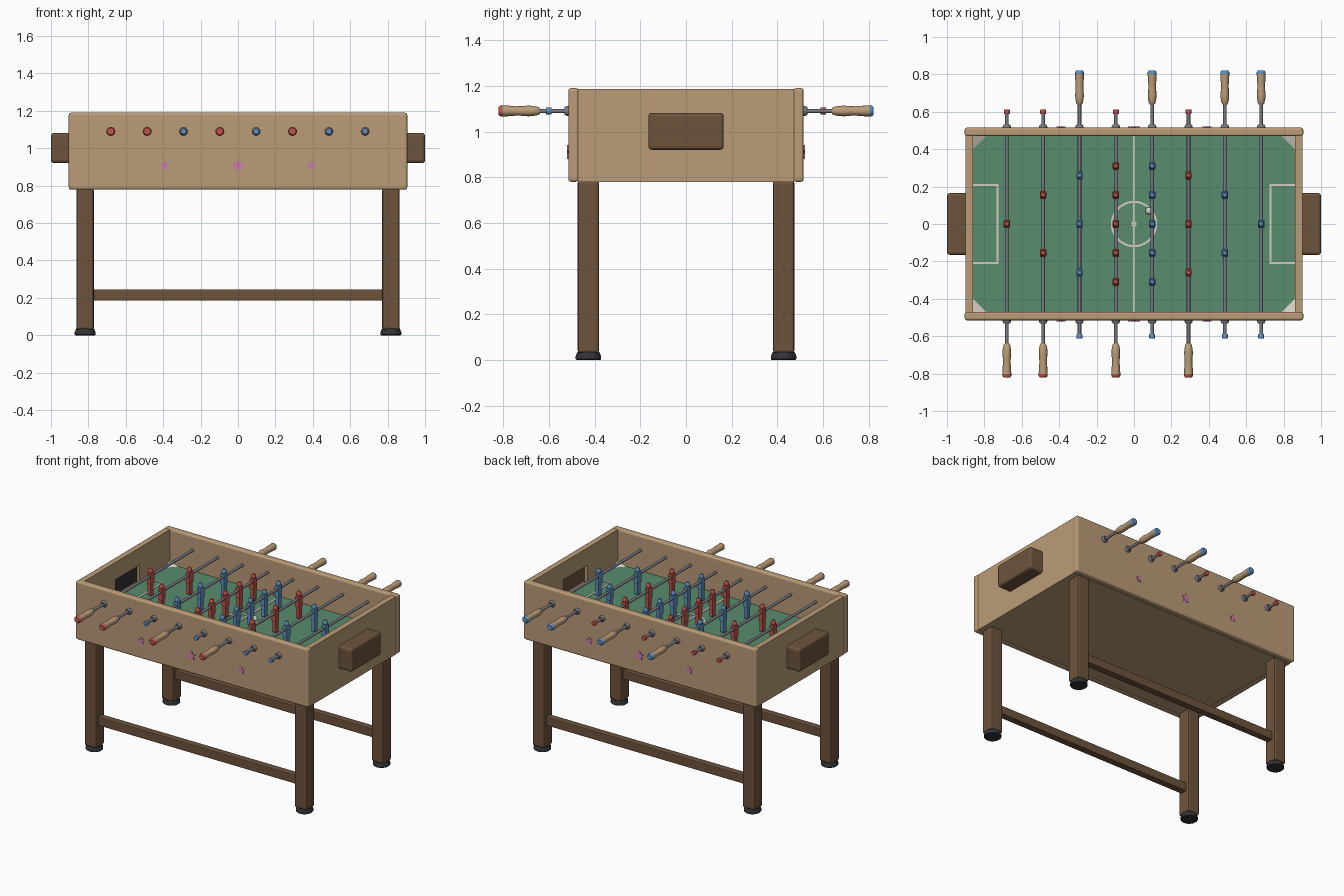
import bpy, bmesh, math
from mathutils import Matrix, Vector

if "Cube" in bpy.data.objects:
    bpy.data.objects.remove(bpy.data.objects["Cube"])

def mat(name, r, g, b):
    m = bpy.data.materials.new(name)
    m.diffuse_color = (r, g, b, 1)
    m.use_nodes = True
    m.node_tree.nodes["Principled BSDF"].inputs["Base Color"].default_value = m.diffuse_color
    return m

TAN = mat("light wood", .50, .335, .19)
BROWN = mat("dark wood", .155, .088, .046)
GREEN = mat("field green", .10, .265, .158)
RED = mat("red", .54, .09, .07)
BLUE = mat("blue", .115, .285, .54)
METAL = mat("steel grey", .19, .195, .22)
DARK = mat("rubber black", .032, .034, .04)
WHITE = mat("off white", .66, .61, .55)
PINK = mat("pink", .60, .19, .43)

def finish(name, bm, m, smooth=False):
    bmesh.ops.recalc_face_normals(bm, faces=bm.faces)
    me = bpy.data.meshes.new(name)
    bm.to_mesh(me)
    bm.free()
    me.materials.append(m)
    ob = bpy.data.objects.new(name, me)
    bpy.context.scene.collection.objects.link(ob)
    if smooth:
        bpy.ops.object.select_all(action='DESELECT')
        ob.select_set(True)
        bpy.context.view_layer.objects.active = ob
        bpy.ops.object.shade_smooth_by_angle(angle=math.radians(40))
    return ob

def box(name, lo, hi, m, bevel=0, seg=2):
    bm = bmesh.new()
    lo, hi = Vector(lo), Vector(hi)
    bmesh.ops.create_cube(bm, size=1, matrix=Matrix.Translation((lo + hi) / 2) @ Matrix.Diagonal((hi - lo).to_4d()))
    ob = finish(name, bm, m)
    if bevel:
        b = ob.modifiers.new("bevel", 'BEVEL')
        b.width, b.segments = bevel, seg
    return ob

# Revolve (radius, distance) points around z, or along y when ydir is +1/-1
def lathe(name, prof, loc, m, ydir=0, n=16):
    bm = bmesh.new()
    rings = []
    for r, t in prof:
        ring = []
        for i in range(n):
            a = 2 * math.pi * i / n
            u, v = r * math.cos(a), r * math.sin(a)
            p = (u, t * ydir, v) if ydir else (u, v, t)
            ring.append(bm.verts.new(Vector(p) + Vector(loc)))
        rings.append(ring)
    for a, b in zip(rings, rings[1:]):
        for i in range(n):
            bm.faces.new((a[i], a[(i + 1) % n], b[(i + 1) % n], b[i]))
    bm.faces.new(rings[0])
    bm.faces.new(rings[-1])
    return finish(name, bm, m, True)

FIELD, ROD_Z = .945, 1.09
SIDES = (("left", -1), ("right", 1))
DEPTHS = (("front", -1), ("back", 1))

def span(a, b, s):
    return sorted((a * s, b * s))

# Cabinet: long walls, bottom and playing field
for d, s in DEPTHS:
    y0, y1 = span(.47, .515, s)
    box(d + "_wall", (-.905, y0, .78), (.905, y1, 1.19), TAN, .012, 3)
box("cabinet_bottom", (-.88, -.472, .782), (.88, .472, .80), TAN)
box("playing_field", (-.865, -.472, .915), (.865, .472, FIELD), GREEN)

# End walls with goal openings, and the goal boxes outside
for d, s in SIDES:
    x0, x1 = span(.86, .9, s)
    wall = box(d + "_end_wall", (x0, -.472, .78), (x1, .472, 1.186), TAN)
    c0, c1 = span(.8, .95, s)
    cutter = box("goal_cutter", (c0, -.135, FIELD), (c1, .135, 1.065), TAN)
    mod = wall.modifiers.new("goal opening", 'BOOLEAN')
    mod.operation, mod.solver, mod.object = 'DIFFERENCE', 'EXACT', cutter
    bpy.context.view_layer.objects.active = wall
    bpy.ops.object.modifier_apply(modifier=mod.name)
    bpy.data.objects.remove(cutter)
    g0, g1 = span(.885, 1.0, s)
    box(d + "_goal_box", (g0, -.165, .92), (g1, .165, 1.082), BROWN, .016, 3)
p0, p1 = span(.881, .887, -1)
box("left_goal_backing", (p0, -.145, .935), (p1, .145, 1.07), DARK)

# Legs, feet and stretchers
for d, s in DEPTHS:
    for e, t in SIDES:
        x, y = .8175 * t, .4275 * s
        box(f"{d}_{e}_leg", (x - .047, y - .047, .03), (x + .047, y + .047, .785), BROWN, .012)
        lathe(f"{d}_{e}_foot", [(.052, 0), (.056, .004), (.056, .016), (.048, .035)], (x, y, 0), DARK, n=24)
    box(d + "_stretcher", (-.775, .4275 * s - .025, .185), (.775, .4275 * s + .025, .245), BROWN, .005)

# Field markings
Z0, Z1 = FIELD - .002, FIELD + .003
box("centre_line", (-.006, -.47, Z0), (.006, .47, Z1), WHITE)
lathe("centre_spot", [(.014, Z0), (.014, Z1 + .001)], (0, 0, 0), WHITE)
bm = bmesh.new()
N = 40
loops = [[bm.verts.new((r * math.cos(2 * math.pi * i / N), r * math.sin(2 * math.pi * i / N), z)) for i in range(N)]
         for r, z in ((.113, Z0), (.124, Z0), (.124, Z1), (.113, Z1))]
for k in range(4):
    a, b = loops[k], loops[(k + 1) % 4]
    for i in range(N):
        bm.faces.new((a[i], a[(i + 1) % N], b[(i + 1) % N], b[i]))
finish("centre_circle", bm, WHITE)
for e, t in SIDES:
    x0, x1 = span(.725, .735, t)
    box(e + "_area_line", (x0, -.214, Z0), (x1, .214, Z1), WHITE)
    for d, s in DEPTHS:
        x0, x1 = span(.735, .86, t)
        y0, y1 = span(.204, .214, s)
        box(f"{e}_{d}_area_side", (x0, y0, Z0), (x1, y1, Z1), WHITE)
        # Sloped corner ramp
        bm = bmesh.new()
        v = [bm.verts.new((x * t, y * s, z)) for x, y, z in
             ((.86, .47, Z0), (.785, .47, Z0), (.86, .395, Z0), (.86, .47, FIELD + .022))]
        for f in ((0, 1, 2), (0, 1, 3), (1, 2, 3), (0, 2, 3)):
            bm.faces.new([v[i] for i in f])
        finish(f"{e}_{d}_corner_ramp", bm, WHITE)

# Ball
bm = bmesh.new()
bmesh.ops.create_uvsphere(bm, u_segments=16, v_segments=10, radius=.02, matrix=Matrix.Translation((.08, .07, FIELD + .02)))
finish("ball", bm, WHITE, True)

# One player: legs, torso and head
def player(name, x, y, m):
    box(name + "_legs", (x - .014, y - .018, .957), (x + .014, y + .018, 1.04), m, .005)
    box(name + "_torso", (x - .017, y - .022, 1.035), (x + .017, y + .022, 1.112), m, .006)
    lathe(name + "_head", [(.011, 1.108), (.017, 1.117), (.017, 1.131), (.010, 1.142)], (x, y, 0), m, n=12)

# Rods with bushings, handles, end caps and players
ROWS = {1: (0,), 2: (-.155, .155), 3: (-.26, 0, .26), 5: (-.31, -.155, 0, .155, .31)}
TEAMS = [(RED, 1), (RED, 2), (BLUE, 3), (RED, 5), (BLUE, 5), (RED, 3), (BLUE, 2), (BLUE, 1)]
HANDLE = [(.013, .64), (.018, .648), (.022, .67), (.0235, .69), (.021, .72),
          (.0205, .745), (.023, .775), (.024, .803)]
for i, (m, count) in enumerate(TEAMS):
    x = -.68 + i * 1.36 / 7
    s = -1 if m is RED else 1
    o = (x, 0, ROD_Z)
    n = f"rod_{i + 1}"
    lathe(n, [(.0095, -.60), (.0095, .66)], o, METAL, s, 12)
    lathe(n + "_handle", HANDLE, o, TAN, s)
    lathe(n + "_handle_cap", [(.024, .803), (.024, .812), (.018, .82)], o, m, s)
    lathe(n + "_end_cap", [(.015, -.612), (.016, -.608), (.016, -.592), (.013, -.588)], o, m, s)
    for d, k in DEPTHS:
        lathe(f"{n}_{d}_bushing", [(.022, .51), (.022, .522), (.016, .532)], o, METAL, k)
    for j, y in enumerate(ROWS[count]):
        player(f"{n}_player_{j + 1}", x, y, m)

# Star plates on both long walls
for d, s in DEPTHS:
    for label, x, r in (("left", -.39, .025), ("middle", 0, .034), ("right", .39, .025)):
        bm = bmesh.new()
        rims = []
        for y in (.513, .520):
            rims.append([bm.verts.new((x + q * math.sin(k * math.pi / 5), y * s, .908 + q * math.cos(k * math.pi / 5)))
                         for k in range(10) for q in (r if k % 2 == 0 else r * .55,)])
        for rim in rims:
            bm.faces.new(rim)
        for k in range(10):
            bm.faces.new((rims[0][k], rims[0][(k + 1) % 10], rims[1][(k + 1) % 10], rims[1][k]))
        finish(f"{d}_{label}_star", bm, PINK)
